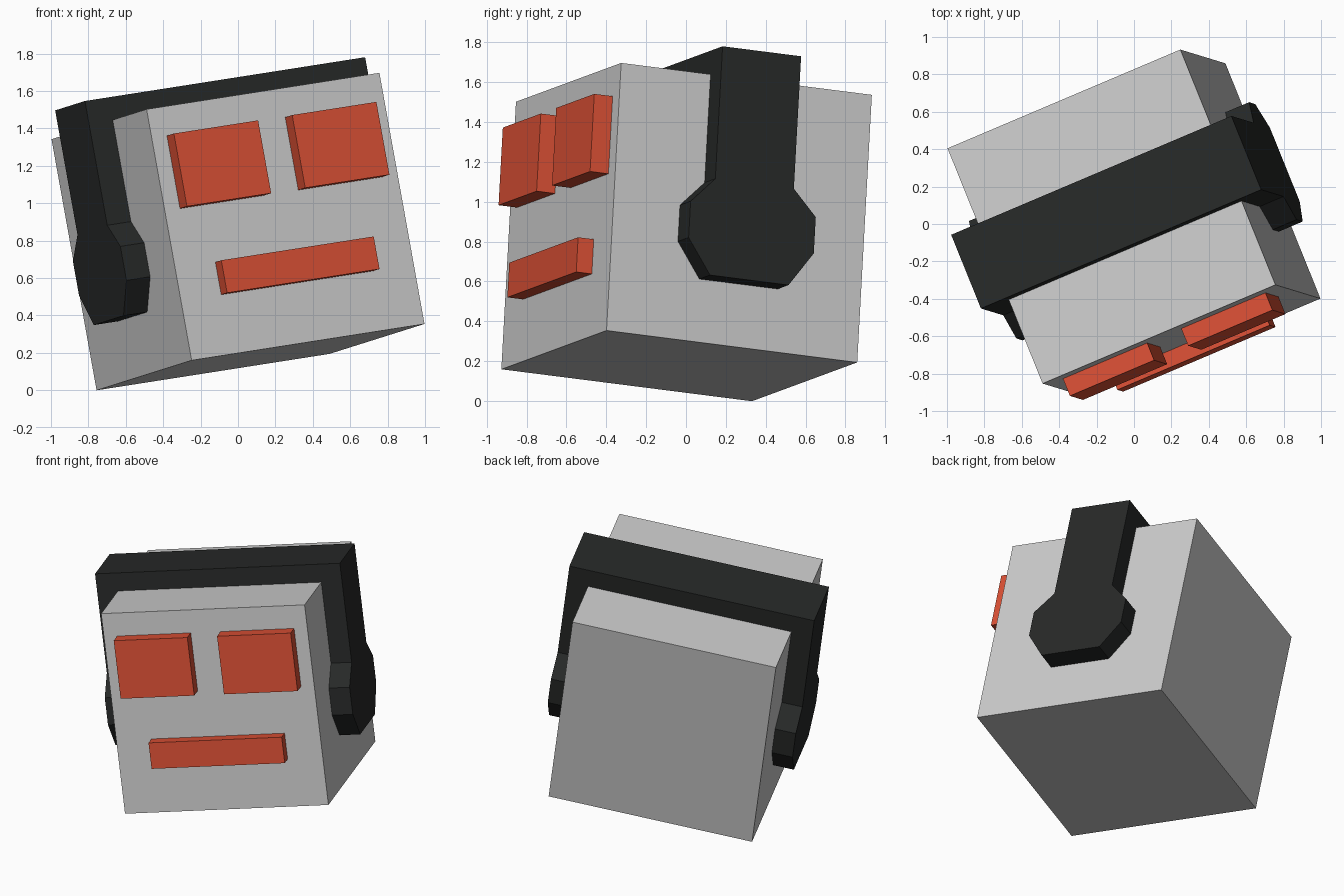
import bpy, bmesh
from mathutils import Matrix, Vector

if "Cube" in bpy.data.objects:
    bpy.data.objects.remove(bpy.data.objects["Cube"])

# Tilted frame shared by every part: u = right, v = back, w = up
u = Vector((0.915, 0.388, 0.143)).normalized()
w = Vector((-0.176, 0.054, 0.983))
w = (w - w.dot(u) * u).normalized()
v = w.cross(u)
FRAME = Matrix.Translation((0, 0.003, 0.848)) @ Matrix((u, v, w)).transposed().to_4x4()


def material(name, rgb):
    m = bpy.data.materials.new(name)
    m.diffuse_color = (*rgb, 1)
    m.use_nodes = True
    m.node_tree.nodes["Principled BSDF"].inputs["Base Color"].default_value = m.diffuse_color
    return m


def add(name, bm, mat=None):
    bmesh.ops.recalc_face_normals(bm, faces=bm.faces)
    me = bpy.data.meshes.new(name)
    bm.to_mesh(me)
    bm.free()
    ob = bpy.data.objects.new(name, me)
    bpy.context.collection.objects.link(ob)
    ob.matrix_world = FRAME
    if mat:
        me.materials.append(mat)
    return ob


def box(name, lo, hi, mat=None):
    lo, hi = Vector(lo), Vector(hi)
    bm = bmesh.new()
    bmesh.ops.create_cube(bm, size=1, matrix=Matrix.Translation((lo + hi) / 2)
                          @ Matrix.Diagonal((*(hi - lo), 1)))
    return add(name, bm, mat)


red = material("red", (0.7, 0.08, 0.035))
black = material("black", (0.02, 0.022, 0.021))

# Head cube
H = 0.683
head = box("head", (-H, -H, -H), (H, H, H))

# Eyes and mouth, raised from the front face
for side, x in (("left", -0.347), ("right", 0.347)):
    box(side + "_eye", (x - 0.247, -0.783, 0.13), (x + 0.247, -H + 0.01, 0.526), red)
box("mouth", (-0.447, -0.768, -0.36), (0.447, -H + 0.01, -0.183), red)

# Headphones: band and ear cup silhouette extruded across, hollowed by the head
half = [(0.214, 0.806), (0.214, 0.13), (0.341, 0.0), (0.341, -0.185), (0.214, -0.362)]
outline = half + [(-a, b) for a, b in reversed(half)]
WIDTH = 0.822
bm = bmesh.new()
face = bm.faces.new([bm.verts.new((-WIDTH, a + 0.018, b)) for a, b in outline])
new = bmesh.ops.extrude_face_region(bm, geom=[face], use_keep_orig=True)["geom"]
bmesh.ops.translate(bm, vec=(2 * WIDTH, 0, 0),
                    verts=[g for g in new if isinstance(g, bmesh.types.BMVert)])
headphones = add("headphones", bm, black)
cut = headphones.modifiers.new("hollow", 'BOOLEAN')
cut.operation = 'DIFFERENCE'
cut.solver = 'EXACT'
cut.object = head
